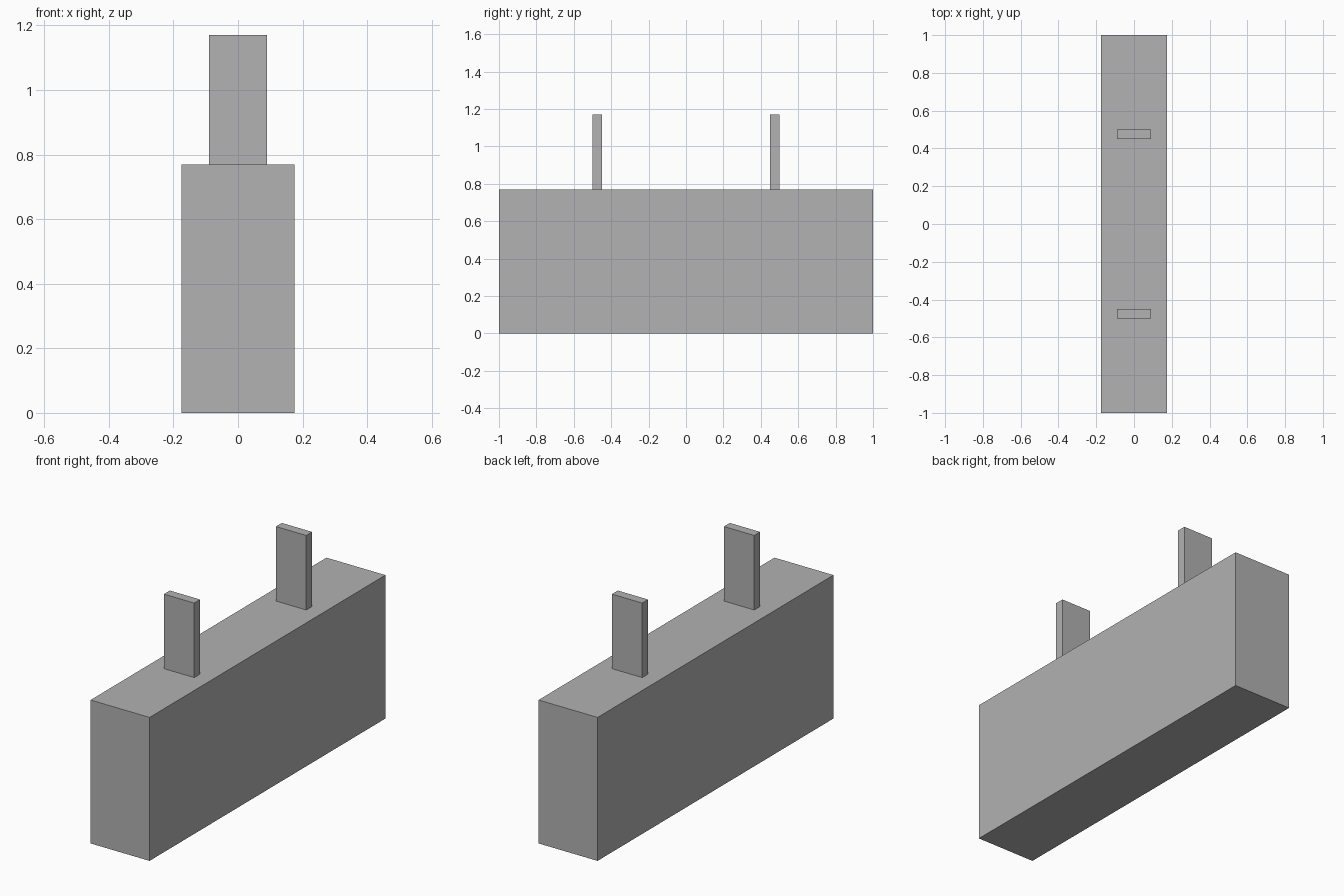
import bpy

# Remove the default cube
default = bpy.data.objects.get("Cube")
if default:
    bpy.data.objects.remove(default, do_unlink=True)

BODY_HEIGHT = 0.77
PRONG_HEIGHT = 0.40

# Single plain grey material
grey = bpy.data.materials.new("plain_grey")
grey.use_nodes = True
colour = (0.445, 0.445, 0.445, 1)
grey.diffuse_color = colour
grey.node_tree.nodes["Principled BSDF"].inputs["Base Color"].default_value = colour


def box(name, size, base):
    """Flat-shaded box of the given size standing on the point base."""
    x, y, z = base
    bpy.ops.mesh.primitive_cube_add(size=1, location=(x, y, z + size[2] / 2))
    obj = bpy.context.object
    obj.name = name
    obj.scale = size
    bpy.ops.object.transform_apply(location=False, rotation=False, scale=True)
    obj.data.materials.append(grey)
    return obj


# Long main block
box("body", (0.35, 2.0, BODY_HEIGHT), (0, 0, 0))

# Two flat upright prongs on the top face
for name, side in (("front_prong", -1), ("back_prong", 1)):
    box(name, (0.18, 0.05, PRONG_HEIGHT), (0, side * 0.475, BODY_HEIGHT))
